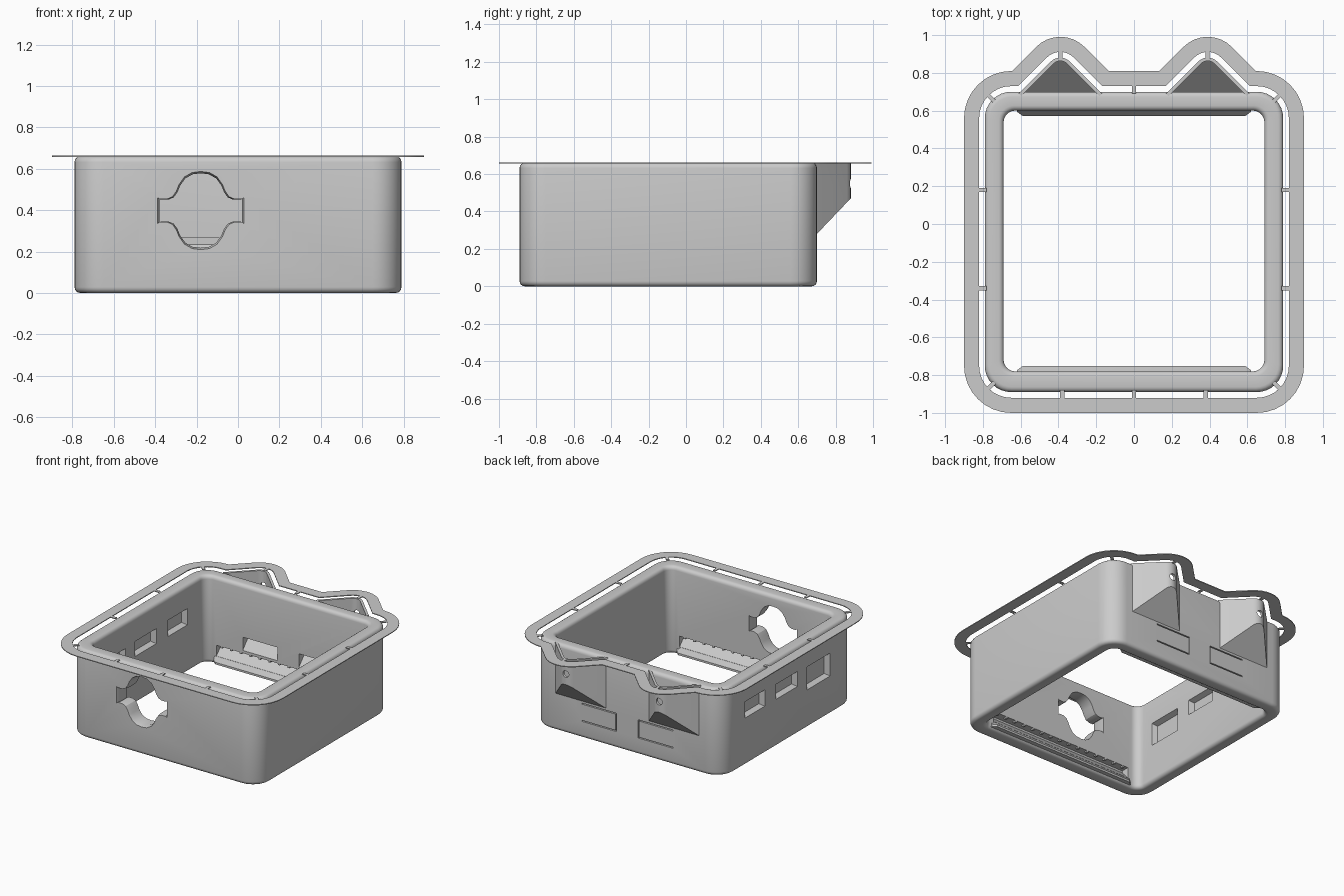
import bpy, bmesh, math
from mathutils import Vector, Matrix

if "Cube" in bpy.data.objects:
    bpy.data.objects.remove(bpy.data.objects["Cube"])

grey = bpy.data.materials.new("light_grey")
grey.use_nodes = True
colour = (0.6, 0.6, 0.6, 1)
grey.diffuse_color = colour
grey.node_tree.nodes["Principled BSDF"].inputs["Base Color"].default_value = colour

TOP = 0.66
FRONT, BACK, SIDE = -0.89, 0.70, 0.79
EAR_X, EAR_TIP, EAR_R, EAR_HALF = 0.39, 0.91, 0.07, 0.21


def fillet(corners, steps=8):
    """Round each (x, y, radius) corner of a closed outline."""
    out = []
    for i, (x, y, r) in enumerate(corners):
        p = Vector((x, y))
        if r == 0:
            out.append(p)
            continue
        u = (Vector(corners[i - 1][:2]) - p).normalized()
        v = (Vector(corners[(i + 1) % len(corners)][:2]) - p).normalized()
        half = u.angle(v) / 2
        c = p + (u + v).normalized() * (r / math.sin(half))
        t = r / math.tan(half)
        a, b = (p + u * t - c).normalized(), (p + v * t - c).normalized()
        sweep = math.pi - 2 * half
        for k in range(steps + 1):
            w = sweep * k / steps
            arc = a * math.sin(sweep - w) + b * math.sin(w)
            out.append(c + arc * (r / math.sin(sweep)))
    return out


def at_z(points, z):
    return [(p[0], p[1], z) for p in points]


def loft(bm, loops, wrap=False):
    """Join equal loops with quads, closed by caps or back to the first loop."""
    rings = [[bm.verts.new(p) for p in loop] for loop in loops]
    n = len(rings[0])
    pairs = list(zip(rings, rings[1:])) + ([(rings[-1], rings[0])] if wrap else [])
    for a, b in pairs:
        for i in range(n):
            j = (i + 1) % n
            bm.faces.new((a[i], a[j], b[j], b[i]))
    if not wrap:
        bm.faces.new(rings[0])
        bm.faces.new(rings[-1])


def box(bm, lo, hi, turn=0):
    c = (Vector(lo) + Vector(hi)) / 2
    size = Vector(hi) - Vector(lo)
    m = Matrix.Translation(c) @ Matrix.Rotation(turn, 4, "Z") @ Matrix.Diagonal((*size, 1))
    bmesh.ops.create_cube(bm, size=1, matrix=m)


def make(name, bm):
    bmesh.ops.recalc_face_normals(bm, faces=bm.faces)
    me = bpy.data.meshes.new(name)
    bm.to_mesh(me)
    bm.free()
    me.materials.append(grey)
    ob = bpy.data.objects.new(name, me)
    bpy.context.collection.objects.link(ob)
    return ob


def bake(ob):
    """Replace the mesh with its modified form, unless nothing would be left."""
    bpy.context.view_layer.update()
    me = bpy.data.meshes.new_from_object(ob.evaluated_get(bpy.context.evaluated_depsgraph_get()))
    ob.modifiers.clear()
    if len(me.polygons) == 0:
        return False
    ob.data = me
    return True


def cut(ob, loops):
    """Subtract one lofted solid, trying a second solver if the first fails."""
    bm = bmesh.new()
    loft(bm, loops)
    cutter = make("cutter", bm)
    cutter.hide_render = True
    for solver in ("MANIFOLD", "EXACT"):
        before = len(ob.data.polygons)
        mod = ob.modifiers.new("cut", "BOOLEAN")
        mod.operation, mod.object, mod.solver = "DIFFERENCE", cutter, solver
        if bake(ob) and len(ob.data.polygons) != before:
            break
    bpy.data.objects.remove(cutter)


def smooth(ob):
    bpy.ops.object.select_all(action="DESELECT")
    ob.select_set(True)
    bpy.context.view_layer.objects.active = ob
    bpy.ops.object.shade_smooth_by_angle(angle=math.radians(30))


def rounded_rect(x, y0, y1, r):
    return fillet([(x, y0, r), (x, y1, r), (-x, y1, r), (-x, y0, r)])


# Body ring with rounded rims
bm = bmesh.new()
outer = rounded_rect(SIDE, FRONT, BACK, 0.14)
inner = rounded_rect(0.69, -0.78, 0.60, 0.06)
loft(bm, [at_z(outer, 0), at_z(outer, TOP), at_z(inner, TOP), at_z(inner, 0)], wrap=True)
body = make("body", bm)
bev = body.modifiers.new("rims", "BEVEL")
bev.width, bev.segments, bev.limit_method = 0.028, 4, "ANGLE"
bev.angle_limit = math.radians(40)
bake(body)

# Front opening with winged outline and flared edge
quarter = [(0, .18), (.04, .175), (.075, .155), (.1, .12), (.112, .09), (.13, .064), (.155, .053)]
right = quarter + [(.19, .053), (.2, .06)]
right += [(x, -z) for x, z in reversed(right)]
shape = right + [(-x, z) for x, z in reversed(right[1:-1])]
cut(body, [[(-0.18 + x * s, y, 0.398 + z * s) for x, z in shape]
           for y, s in ((-0.91, 1.1), (-0.89, 1.05), (-0.86, 1), (-0.7, 1))])


def side_rect(x, y0, y1, z0, z1, g):
    return [(x, y0 - g, z0 - g), (x, y1 + g, z0 - g), (x, y1 + g, z1 + g), (x, y0 - g, z1 + g)]


# Side pockets, closed by a thin web
for y0, y1, z0, z1 in ((.19, .42, .36, .48), (-.2, .05, .36, .47), (-.59, -.32, .29, .46)):
    for xa, xb, dy in ((-.80, -.75, 0), (-.68, -.73, -.04)):
        cut(body, [side_rect(xa, y0 + dy, y1 + dy, z0, z1, .005),
                   side_rect(xb, y0 + dy, y1 + dy, z0, z1, -.012)])

# Back pockets with sloped floors inside, thin outline grooves outside
for s in (-1, 1):
    xa, xb, g = s * 0.09, s * 0.38, 0.004
    ramp = [(.58, .155), (.60, .165), (.66, .235), (.66, .265), (.58, .265)]
    cut(body, [[(x, y, z) for y, z in ramp] for x in (xa, xb)])
    xi = xa + s * 2 * g
    outline = [(xa, .26 + g), (xb, .26 + g), (xb, .26 - g), (xi, .26 - g),
               (xi, .13 + g), (xb, .13 + g), (xb, .13 - g), (xa, .13 - g)]
    cut(body, [[(x, y, z) for x, z in outline] for y in (0.685, 0.72)])

# Long troughs with sloped floors, lips and small teeth along the upper edge
LOW, HIGH = 0.03, 0.145
for name, y, s in (("back", 0.60, 1), ("front", -0.78, -1)):
    section = [(-.02, LOW + .012), (.06, HIGH - .015), (.06, HIGH), (-.02, HIGH)]
    cut(body, [[(x, y + s * d, z) for d, z in section] for x in (-.6, .6)])
    bm = bmesh.new()
    section = [(.008, LOW + .042), (-.028, LOW), (-.028, LOW - .015), (.008, LOW - .015)]
    loft(bm, [[(x, y + s * max(d, lip), z) for d, z in section]
              for x, lip in ((-.62, -.005), (-.59, -.028), (.59, -.028), (.62, -.005))])
    smooth(make(name + "_trough_lip", bm))
    bm = bmesh.new()
    for i in range(15):
        x = -0.56 + i * 0.08
        ya, yb = sorted((y + s * .001, y + s * .02))
        box(bm, (x - .008, ya, HIGH - .012), (x + .008, yb, HIGH + .002))
    make(name + "_trough_teeth", bm)
smooth(body)

# Hollow ears with sloped floors and a small hole at the tip
for s, name in ((1, "left_ear"), (-1, "right_ear")):
    c = s * EAR_X
    pts = fillet([(c - EAR_HALF - .01, BACK - .01, 0), (c, EAR_TIP, EAR_R),
                  (c + EAR_HALF + .01, BACK - .01, 0)])
    bm = bmesh.new()
    low = [bm.verts.new((p.x, p.y, 0.28 + (p.y - BACK) * 1.05)) for p in pts]
    high = [bm.verts.new((p.x, p.y, TOP)) for p in pts]
    for i in range(len(pts) - 1):
        bm.faces.new((low[i], low[i + 1], high[i + 1], high[i]))
    bm.faces.new(low)
    ear = make(name, bm)
    # walls must face outwards so the shell thickens inwards
    tip = max(ear.data.polygons, key=lambda f: f.center.y)
    if tip.normal.y < 0:
        ear.data.flip_normals()
    shell = ear.modifiers.new("shell", "SOLIDIFY")
    shell.thickness, shell.offset = 0.018, -1
    shell.use_even_offset = True
    bake(ear)
    turns = [math.tau * k / 20 for k in range(20)]
    cut(ear, [[(c + .025 * math.cos(t), y, .55 + .025 * math.sin(t)) for t in turns]
              for y in (.81, .93)])
    smooth(ear)


def eared_outline(d):
    """Body and ear outline grown by d."""
    tip, half = EAR_TIP + d * math.sqrt(2), EAR_HALF + d * (math.sqrt(2) - 1)
    y, x, r = BACK + d, SIDE + d, 0.14 + d
    side = [(EAR_X - half, y, 0), (EAR_X, tip, EAR_R + d), (EAR_X + half, y, 0),
            (x, y, r), (x, FRONT - d, r)]
    return fillet(side + [(-a, b, k) for a, b, k in reversed(side)])


# Thin flange around the rim
bm = bmesh.new()
a, b = eared_outline(0.11), eared_outline(0.03)
z0, z1 = TOP - 0.003, TOP + 0.003
loft(bm, [at_z(a, z0), at_z(a, z1), at_z(b, z1), at_z(b, z0)], wrap=True)
smooth(make("flange", bm))

# Bridging tabs between flange and body
bm = bmesh.new()
tabs = [(0, BACK + .015, 90), (0, FRONT - .015, 90)]
for s in (-1, 1):
    tabs += [(s * .805, .18, 0), (s * .805, -.34, 0), (s * .38, FRONT - .015, 90),
             (s * EAR_X, .895, 90), (s * .757, .667, s * 45), (s * .757, -.857, -s * 45)]
for x, y, deg in tabs:
    box(bm, (x - .025, y - .011, z0), (x + .025, y + .011, z1), math.radians(deg))
make("flange_tabs", bm)
